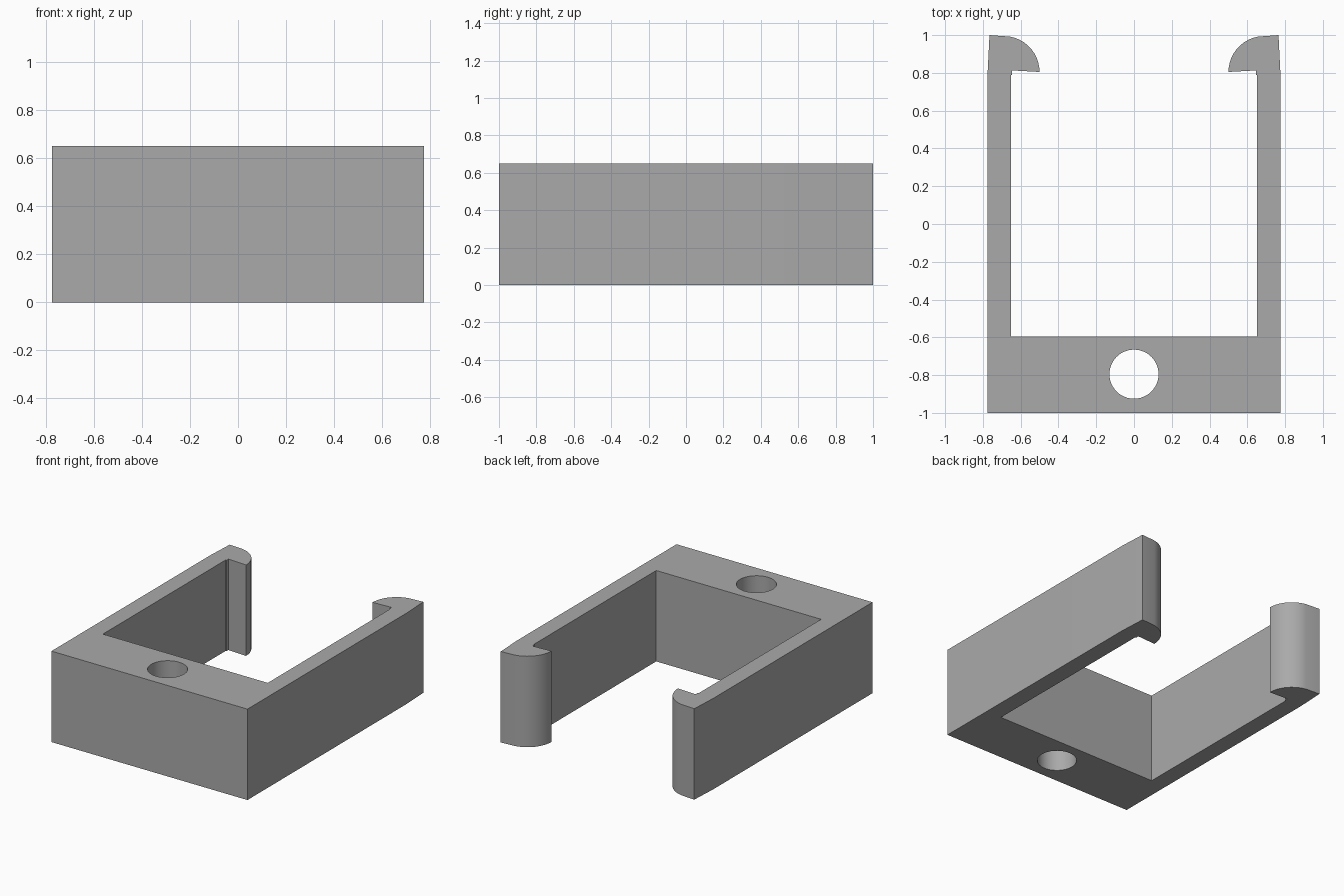
import bpy, bmesh
from math import sin, cos, radians

HEIGHT = 0.65
HOLE_Y, HOLE_R = -0.795, 0.13

cube = bpy.data.objects.get("Cube")
if cube:
    bpy.data.objects.remove(cube, do_unlink=True)

grey = bpy.data.materials.new("plain_grey")
grey.use_nodes = True
colour = (0.4, 0.4, 0.4, 1)
grey.diffuse_color = colour
grey.node_tree.nodes["Principled BSDF"].inputs["Base Color"].default_value = colour

# Left half of the outline: base, arm, rounded hook, inner wall
half = [(0.775, -1), (0.775, 0.8), (0.765, 1)]
half += [(0.69 + 0.19 * cos(radians(a)), 0.805 + 0.19 * sin(radians(a)))
         for a in range(100, 181, 8)]
half += [(0.5, 0.805), (0.645, 0.813), (0.645, 0.79), (0.652, 0.79), (0.652, -0.595)]
outline = half + [(-x, y) for x, y in reversed(half)]

# Clip body extruded from the outline
bm = bmesh.new()
face = bm.faces.new([bm.verts.new((x, y, 0)) for x, y in outline])
new = bmesh.ops.extrude_face_region(bm, geom=[face])["geom"]
bmesh.ops.translate(bm, vec=(0, 0, HEIGHT),
                    verts=[v for v in new if isinstance(v, bmesh.types.BMVert)])
bmesh.ops.remove_doubles(bm, verts=bm.verts, dist=0.0005)
bmesh.ops.recalc_face_normals(bm, faces=bm.faces)
mesh = bpy.data.meshes.new("clip_body")
bm.to_mesh(mesh)
bm.free()
body = bpy.data.objects.new("clip_body", mesh)
bpy.context.collection.objects.link(body)
mesh.materials.append(grey)

# Screw hole through the base
bpy.ops.mesh.primitive_cylinder_add(vertices=48, radius=HOLE_R, depth=2,
                                    location=(0, HOLE_Y, HEIGHT / 2))
cutter = bpy.context.object
cutter.name = "hole_cutter"
cutter.data.materials.append(grey)
cut = body.modifiers.new("screw_hole", "BOOLEAN")
cut.operation = "DIFFERENCE"
cut.solver = "EXACT"
cut.object = cutter

# Bake the cut, then drop the cutter
bpy.ops.object.select_all(action="DESELECT")
body.select_set(True)
bpy.context.view_layer.objects.active = body
bpy.ops.object.modifier_apply(modifier=cut.name)
bpy.data.objects.remove(cutter, do_unlink=True)
bpy.ops.object.shade_smooth_by_angle(angle=radians(30))
